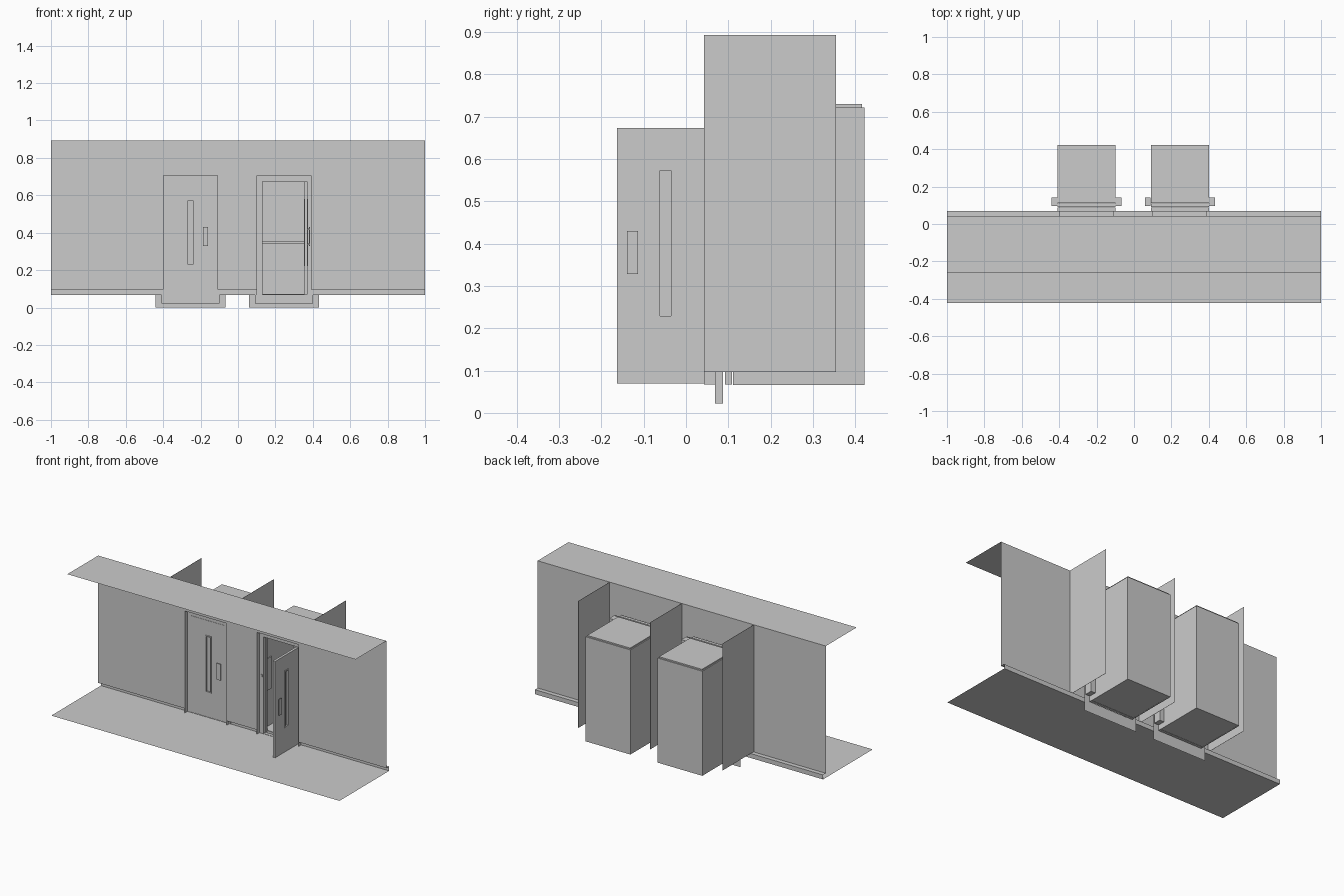
import bpy, bmesh
from mathutils import Matrix

if "Cube" in bpy.data.objects:
    bpy.data.objects.remove(bpy.data.objects["Cube"])


def finish(name, bm, mat=None, recalc=True):
    if mat is not None:
        bm.transform(mat)
    if recalc:
        bmesh.ops.recalc_face_normals(bm, faces=bm.faces)
    me = bpy.data.meshes.new(name)
    bm.to_mesh(me)
    bm.free()
    ob = bpy.data.objects.new(name, me)
    bpy.context.collection.objects.link(ob)
    return ob


def box(name, x0, x1, y0, y1, z0, z1, mat=None):
    bm = bmesh.new()
    m = Matrix.Translation(((x0 + x1) / 2, (y0 + y1) / 2, (z0 + z1) / 2))
    m = m @ Matrix.Diagonal((abs(x1 - x0), abs(y1 - y0), abs(z1 - z0), 1))
    bmesh.ops.create_cube(bm, size=1, matrix=m)
    return finish(name, bm, mat)


def ring(name, outer, inner, y0, y1, mat=None):
    """Rectangular frame in the XZ plane; outer/inner = (x0, x1, z0, z1)."""
    bm = bmesh.new()
    loops = []
    for a, b, c, d in (outer, inner):
        loops.append([bm.verts.new((x, y0, z)) for x, z in ((a, c), (b, c), (b, d), (a, d))])
    for i in range(4):
        j = (i + 1) % 4
        bm.faces.new((loops[0][i], loops[0][j], loops[1][j], loops[1][i]))
    if y1 != y0:
        ext = bmesh.ops.extrude_face_region(bm, geom=bm.faces[:], use_keep_orig=True)
        vs = [g for g in ext['geom'] if isinstance(g, bmesh.types.BMVert)]
        bmesh.ops.translate(bm, vec=(0, y1 - y0, 0), verts=vs)
    return finish(name, bm, mat)


def strip(name, profile, x0, x1):
    """Open YZ profile swept along X as a thin sheet."""
    bm = bmesh.new()
    rows = [[bm.verts.new((x, y, z)) for x in (x0, x1)] for y, z in profile]
    for p, q in zip(rows, rows[1:]):
        bm.faces.new((p[0], p[1], q[1], q[0]))
    return finish(name, bm, recalc=False)


WALL, BACK, FLOOR, TOP = 0.0425, 0.07, 0.067, 0.893
CENTRES = (-0.254, 0.245)
HALF, HEAD = 0.145, 0.706          # doorway alcove
DOOR, DOORTOP = 0.115, 0.675       # door half width, door top

# Lobby floor and ceiling
strip("lobby_floor", [(-0.4225, FLOOR), (BACK, FLOOR)], -1, 1)
strip("lobby_ceiling", [(WALL, TOP), (-0.263, TOP)], -1, 1)

# Wall piers with a recessed toe kick, and wall pieces above each doorway
edges = [-1] + [c + s * HALF for c in CENTRES for s in (-1, 1)] + [1]
for i in range(0, 6, 2):
    strip("wall_pier", [(BACK, FLOOR), (BACK, 0.095), (WALL, 0.095), (WALL, TOP)],
          edges[i], edges[i + 1])
for i in (1, 3):
    strip("wall_over_door", [(BACK, HEAD), (WALL, HEAD), (WALL, TOP)], edges[i], edges[i + 1])

# Shaft dividers behind the wall
for x in (-0.5, 0, 0.5):
    box("shaft_divider", x - 0.0005, x + 0.0005, WALL, 0.354, 0.097, TOP)


def swing_door(mat):
    # Door coordinates: x from the hinge, y from outer face inward
    win = (0.096, 0.136, 0.222, 0.58)
    glass = (0.103, 0.129, 0.229, 0.573)
    ring("door_leaf", (0, 0.231, 0.07, 0.674), win, 0, 0.016, mat)
    ring("door_window_frame", win, glass, -0.003, 0.019, mat)
    box("door_window_pane", 0.103, 0.129, 0.006, 0.010, 0.229, 0.573, mat)
    box("door_handle", 0.181, 0.208, -0.012, -0.008, 0.328, 0.43, mat)
    for z in (0.335, 0.415):
        box("handle_mount", 0.189, 0.200, -0.008, 0, z, z + 0.008, mat)


def lift_bay(c, m, is_open):
    # Alcove side reveals
    for s in (-1, 1):
        x = c + s * HALF
        box("doorway_reveal", x - 0.0005, x + 0.0005, WALL, BACK, FLOOR, HEAD)
    # Landing door frame, wide backing plate and cab entrance frame
    hole = (c - DOOR, c + DOOR, 0.069, DOORTOP)
    ring("landing_frame", (c - 0.155, c + 0.155, 0.022, 0.722), hole, 0.068, 0.088)
    ring("frame_backing", (c - 0.187, c + 0.187, 0.001, 0.722), hole, 0.0885, 0.0885)
    ring("cab_entrance", (c - 0.155, c + 0.155, FLOOR, 0.722), hole, 0.092, 0.109)
    for s in (-1, 1):
        box("shaft_jamb", c + s * 0.156, c + s * 0.187, 0.096, 0.143, 0.1, 0.722)

    # Call button beside the free edge of the door
    bx = c + m * 0.128
    box("call_button_plate", bx - 0.005, bx + 0.005, 0.065, 0.068, 0.423, 0.437)

    # Cab shell
    y0, y1, t = 0.111, 0.4225, 0.006
    for s in (-1, 1):
        box("cab_side", c + s * 0.155, c + s * (0.155 - t), y0, y1, 0.066, 0.722)
    box("cab_back", c - 0.155 + t, c + 0.155 - t, y1 - t, y1, 0.066, 0.722)
    box("cab_floor", c - 0.149, c + 0.149, y0, y1 - t, 0.067, 0.072)
    box("cab_roof", c - 0.149, c + 0.149, y0, y1 - t, 0.715, 0.73)
    box("cab_ceiling", c - 0.149, c + 0.149, y0, y1 - t, 0.677, 0.682)

    # Wainscot panels, handrail and ceiling lamps
    for k in (-1, 0, 1):
        px = c + k * 0.094
        box("wainscot_panel", px - 0.044, px + 0.044, y1 - t - 0.006, y1 - t, 0.09, 0.325)
    box("handrail", c - 0.13, c + 0.13, 0.392, 0.398, 0.342, 0.352)
    for k in (-0.045, 0.045):
        box("handrail_bracket", c + k - 0.004, c + k + 0.004, 0.398, y1 - t, 0.343, 0.351)
    for px in (-0.07, 0.07):
        for py in (0.19, 0.34):
            bm = bmesh.new()
            bmesh.ops.create_cone(bm, cap_ends=True, segments=16, radius1=0.016, radius2=0.016,
                                  depth=0.005, matrix=Matrix.Translation((c + px, py, 0.675)))
            finish("ceiling_lamp", bm)
    # Control panel on the cab side next to the entrance
    sx = c + m * 0.149
    box("cab_control_panel", sx, sx - m * 0.005, 0.15, 0.19, 0.3, 0.5)

    # Door: closed in its frame, or swung out at a right angle
    hx = c - m * DOOR
    if is_open:
        mat = Matrix(((0, m, 0, hx - m * 0.012), (-1, 0, 0, 0.068), (0, 0, 1, 0), (0, 0, 0, 1)))
    else:
        mat = Matrix.Translation((hx, 0.068, 0)) @ Matrix.Diagonal((m, 1, 1, 1))
    swing_door(mat)


lift_bay(CENTRES[0], 1, False)
lift_bay(CENTRES[1], -1, True)
